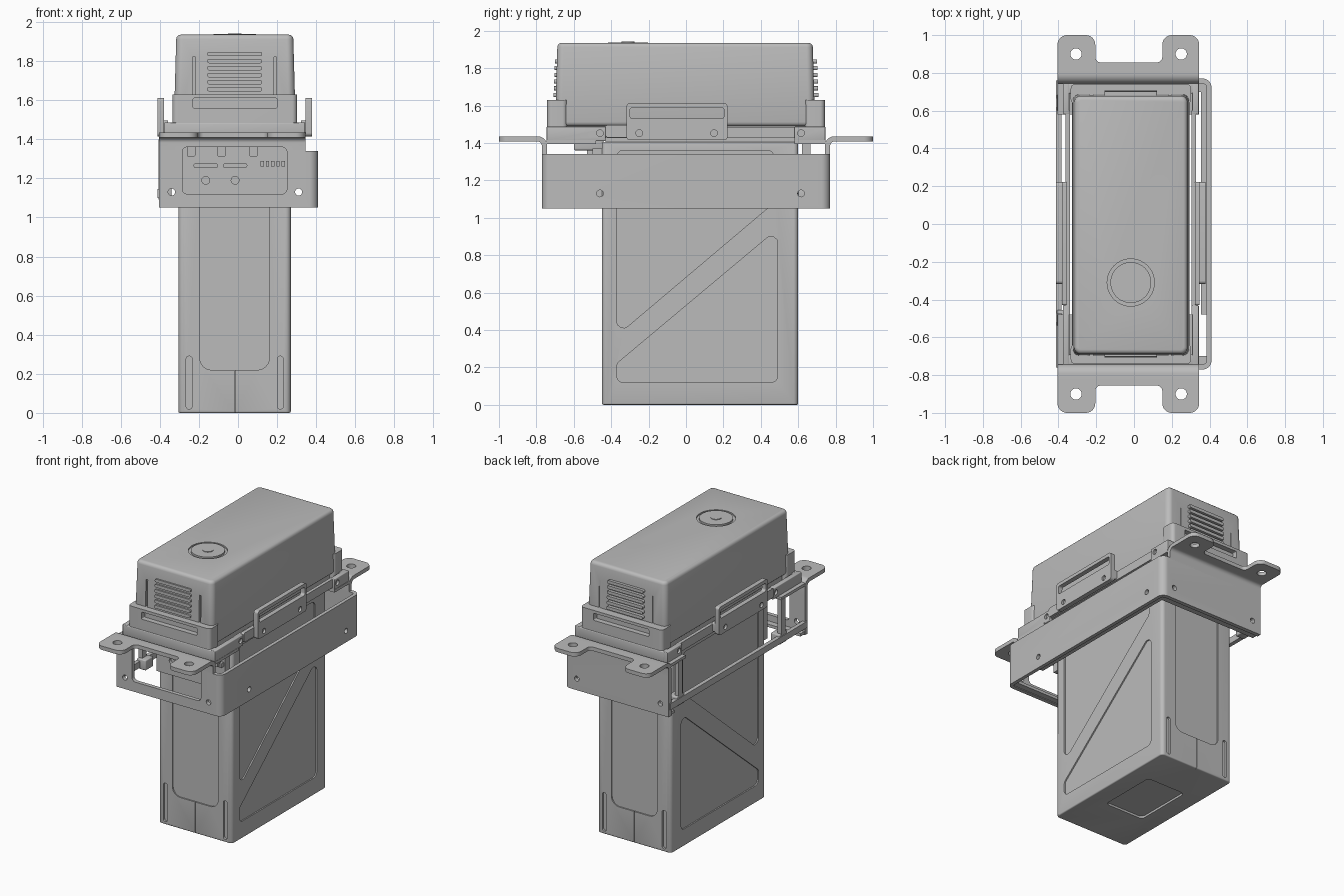
import bpy, bmesh, math
from mathutils import Vector

cube = bpy.data.objects.get("Cube")
if cube:
    bpy.data.objects.remove(cube, do_unlink=True)

grey = bpy.data.materials.new("plain grey")
grey.use_nodes = True
grey.diffuse_color = (0.5, 0.5, 0.5, 1)
grey.node_tree.nodes["Principled BSDF"].inputs["Base Color"].default_value = (0.5, 0.5, 0.5, 1)

CX = -0.017   # centre line of the pack and its cover
parts = []


def fillet(points, radius, steps=6):
    """Round polygon corners; radius is one number or one per corner."""
    radii = radius if isinstance(radius, (list, tuple)) else [radius] * len(points)
    out, n = [], len(points)
    for i, r in enumerate(radii):
        p, a, b = (Vector(points[j % n]) for j in (i, i - 1, i + 1))
        if r == 0:
            out.append(p)
            continue
        da, db = (a - p).normalized(), (b - p).normalized()
        half = da.angle(db) / 2
        reach = r / math.tan(half)
        centre = p + (da + db).normalized() * (r / math.sin(half))
        s, e = p + da * reach - centre, p + db * reach - centre
        for k in range(steps + 1):
            t = k / steps
            out.append(centre + s.lerp(e, t).normalized() * r)
    return out


def prism(name, points, axis, lo, hi, radius=0, bevel=0):
    """Extrude a rounded outline along one axis."""
    place = {"x": lambda u, v, w: (w, u, v), "y": lambda u, v, w: (u, w, v),
             "z": lambda u, v, w: (u, v, w)}[axis]
    bm = bmesh.new()
    ring = fillet(points, radius)
    ends = [[bm.verts.new(place(p.x, p.y, w)) for p in ring] for w in (lo, hi)]
    bm.faces.new(ends[0])
    bm.faces.new(ends[1])
    for i in range(len(ring)):
        j = (i + 1) % len(ring)
        bm.faces.new((ends[0][i], ends[0][j], ends[1][j], ends[1][i]))
    bmesh.ops.recalc_face_normals(bm, faces=bm.faces)
    if bevel:
        edges = [e for e in bm.edges if e.calc_face_angle(0) > 0.6]
        bmesh.ops.bevel(bm, geom=edges, offset=bevel, segments=3, profile=0.5, affect="EDGES")
    mesh = bpy.data.meshes.new(name)
    bm.to_mesh(mesh)
    bm.free()
    mesh.materials.append(grey)
    ob = bpy.data.objects.new(name, mesh)
    bpy.context.collection.objects.link(ob)
    parts.append(ob)
    return ob


def rect(a, b, c, d):
    return [(a, c), (b, c), (b, d), (a, d)]


def box(name, x0, x1, y0, y1, z0, z1, bevel=0):
    return prism(name, rect(x0, x1, y0, y1), "z", z0, z1, 0, bevel)


def disc(name, u, v, r, axis, lo, hi, sides=20):
    pts = [(u + r * math.cos(math.tau * k / sides), v + r * math.sin(math.tau * k / sides))
           for k in range(sides)]
    return prism(name, pts, axis, lo, hi)


def cut(target, *cutters):
    """Subtract cutters for good and remove them."""
    for c in cutters:
        mod = target.modifiers.new("cut", "BOOLEAN")
        mod.operation, mod.solver, mod.object = "DIFFERENCE", "EXACT", c
        bpy.context.view_layer.objects.active = target
        bpy.ops.object.modifier_apply(modifier=mod.name)
        parts.remove(c)
        bpy.data.objects.remove(c, do_unlink=True)


# Battery pack with recessed panels, corner slots and a base recess
pack = prism("battery_pack", rect(-0.305, 0.27, -0.45, 0.6), "z", 0, 1.405, 0.025, 0.008)
upper = [(-0.37, 0.37), (0.47, 1.08), (0.47, 1.36), (-0.37, 1.36)]
lower = [(-0.37, 0.12), (0.49, 0.12), (0.49, 0.94), (-0.37, 0.22)]
for face, sign in ((-0.305, 1), (0.27, -1)):
    for outline in (upper, lower):
        lo, hi = sorted((face - sign * 0.1, face + sign * 0.009))
        cut(pack, prism("panel_cutter", outline, "x", lo, hi, 0.035))
for face, sign in ((-0.45, 1), (0.6, -1)):
    lo, hi = sorted((face - sign * 0.1, face + sign * 0.009))
    cut(pack, prism("end_panel_cutter", rect(-0.195, 0.16, 0.22, 1.32), "y", lo, hi, 0.06))
    lo, hi = sorted((face - sign * 0.1, face + sign * 0.015))
    for x in (-0.25, 0.216):
        cut(pack, prism("slot_cutter", rect(x - 0.015, x + 0.015, 0.02, 0.29), "y", lo, hi, 0.013))
    cut(pack, box("seam_cutter", CX - 0.002, CX + 0.002, lo, hi, -0.1, 0.22))
cut(pack, prism("base_cutter", rect(CX - 0.15, CX + 0.15, -0.12, 0.3), "z", -0.1, 0.015, 0.03))

# Tapered cover with rounded edges
cover = prism("top_cover", rect(-0.328, 0.295, -0.7, 0.69), "z", 1.49, 1.935, 0.035, 0.022)
for v in cover.data.vertices:
    t = (v.co.z - 1.49) / 0.445
    v.co.x = CX + (v.co.x - CX) * (1 - 0.04 * t)
    v.co.y *= 1 - 0.018 * t
cut(cover, disc("dish_cutter", CX, -0.31, 0.125, "z", 1.925, 2.1, 40))
disc("power_button", CX, -0.31, 0.108, "z", 1.9, 1.938, 40)
disc("button_mark", CX, -0.31, 0.035, "z", 1.93, 1.942, 24)
for end in (-1, 1):
    lo, hi = sorted((end * 0.68, end * 0.85))
    for x in (-0.225, 0.19):
        cut(cover, prism("vent_slot_cutter", rect(x - 0.007, x + 0.007, 1.63, 1.82), "y", lo, hi))
    # Louvres on each end of the cover
    for k in range(6):
        z = 1.645 + k * 0.036
        lo, hi = sorted((end * 0.66, end * (0.708 - 0.0015 * k)))
        prism("vent_louvre", rect(CX - 0.14, CX + 0.14, z, z + 0.022), "y", lo, hi, 0.009)

# Core between the pack and the cover
box("cover_floor", -0.30, 0.265, -0.66, 0.65, 1.43, 1.51)
box("pack_neck", -0.28, 0.245, -0.43, 0.58, 1.39, 1.45)
box("front_connector", -0.25, 0.22, -0.6, -0.44, 1.36, 1.45, 0.01)

# End blocks with a latch slot, standing on the upper frame
for end, side in ((-1, "front"), (1, "back")):
    lo, hi = sorted((end * 0.635, end * 0.742))
    block = prism(side + "_end_block", rect(-0.335, 0.302, lo, hi), "z", 1.43, 1.63, 0.025)
    lo, hi = sorted((end * 0.705, end * 0.85))
    cut(block, prism("latch_cutter", rect(-0.23, 0.2, 1.56, 1.61), "y", lo, hi, 0.006))
    # Cross plate and bar of the upper frame
    lo, hi = sorted((end * (0.48 if end < 0 else 0.58), end * 0.745))
    box(side + "_cross_plate", -0.405, 0.345, lo, hi, 1.395, 1.415)
    lo, hi = sorted((end * 0.69, end * 0.745))
    box(side + "_cross_bar", -0.375, 0.342, lo, hi, 1.41, 1.485, 0.006)

# Upper side rails, corner rails and carry handles on both sides
for sign, side in ((-1, "right"), (1, "left")):
    def span(a, b):
        return sorted((CX + sign * a, CX + sign * b))
    rail = box(side + "_rail", *span(0.322, 0.345), -0.48, 0.6, 1.425, 1.485)
    for y0, y1 in ((-0.745, -0.43), (0.58, 0.745)):
        corner = box(side + "_corner_rail", *span(0.325, 0.36), y0, y1, 1.41, 1.487, 0.005)
        yc = -0.46 if y0 < 0 else 0.615
        cut(corner, disc("screw_cutter", yc, 1.452, 0.018, "x", *span(0.345, 0.5)))
    handle = prism(side + "_handle", rect(-0.318, 0.222, 1.415, 1.612), "x", *span(0.362, 0.395), 0.018)
    cut(handle, prism("grip_cutter", rect(-0.3, 0.204, 1.53, 1.588), "x", -1, 1, 0.015))
    for y in (-0.25, 0.15):
        cut(handle, disc("screw_cutter", y, 1.452, 0.018, "x", *span(0.38, 0.5)))
    prism(side + "_handle_mount", rect(-0.43, 0.222, 1.43, 1.495), "x", *span(0.34, 0.365), 0.01)

# Folded sleeve: front plate, side wall and back plate in one sheet
O, I = 0.77, 0.742
sleeve = prism("sleeve", [(-0.405, -O), (0.41, -O), (0.41, O), (-0.405, O), (-0.405, I),
                          (0.385, I), (0.385, -I), (-0.405, -I)], "z", 1.05, 1.34,
               [0, 0.045, 0.045, 0, 0, 0.02, 0.02, 0])
cut(sleeve, prism("window_cutter", rect(-0.285, 0.25, 1.12, 1.36), "y", -0.9, -0.7, 0.025))
for x in (-0.34, 0.31):
    cut(sleeve, disc("hole_cutter", x, 1.13, 0.018, "y", -1, 1))
for y in (-0.46, 0.615):
    cut(sleeve, disc("hole_cutter", y, 1.13, 0.018, "x", 0.3, 0.5))
# Narrow lip inside the sleeve foot
for end in (-1, 1):
    lo, hi = sorted((end * 0.7, end * 0.75))
    box("sleeve_end_lip", -0.4, 0.39, lo, hi, 1.055, 1.075)
box("sleeve_side_lip", 0.355, 0.39, -0.48, 0.75, 1.055, 1.075)

# Open side: low tie rail and posts up to the frame
box("tie_rail", -0.413, -0.385, -0.76, 0.76, 1.1, 1.145)
for y in (-0.52, 0.62):
    box("tie_post", -0.408, -0.38, y, y + 0.045, 1.1, 1.4)
    box("tie_foot", -0.408, -0.34, y - 0.02, y + 0.065, 1.09, 1.16, 0.006)

# Mounting brackets: bend, flange with two ears, bolt holes
for end, side in ((-1, "front"), (1, "back")):
    bend = prism(side + "_bracket_bend",
                 [(end * y, z) for y, z in ((0.82, 1.435), (0.742, 1.435), (0.742, 1.33),
                                            (0.77, 1.33), (0.77, 1.408), (0.82, 1.408))],
                 "x", -0.405, 0.345, [0, 0.05, 0, 0, 0.025, 0])
    if end < 0:
        cut(bend, prism("window_cutter", rect(-0.285, 0.25, 1.12, 1.36), "y", -0.9, -0.7, 0.025))
    ears = [(-0.405, 0.8), (-0.405, 1), (-0.205, 1), (-0.205, 0.855),
            (0.15, 0.855), (0.15, 1), (0.345, 1), (0.345, 0.8)]
    flange = prism(side + "_bracket_flange", [(x, end * y) for x, y in ears], "z", 1.408, 1.435,
                   [0, 0.05, 0.05, 0.03, 0.03, 0.05, 0.05, 0])
    for x in (-0.307, 0.25):
        cut(flange, disc("bolt_cutter", x, end * 0.9, 0.03, "z", 1.3, 1.5, 28))

# Terminal panel behind the front window
panel = box("terminal_panel", -0.285, 0.25, -0.5, -0.44, 1.09, 1.37)
for x in (-0.165, -0.015):
    cut(panel, prism("terminal_slot_cutter", rect(x - 0.06, x + 0.06, 1.255, 1.275), "y", -0.6, -0.48, 0.009))
    cut(panel, disc("terminal_hole_cutter", x, 1.19, 0.02, "y", -0.6, -0.48))
for x in (-0.24, -0.085, 0.08):
    prism("terminal_tab", rect(x - 0.022, x + 0.022, 1.31, 1.37), "y", -0.53, -0.49, 0.012)
for k in range(5):
    box("terminal_tooth", 0.115 + k * 0.027, 0.132 + k * 0.027, -0.53, -0.49, 1.26, 1.29)

# Smooth rounded areas and keep sharp edges
bpy.ops.object.select_all(action="DESELECT")
for ob in parts:
    ob.select_set(True)
bpy.context.view_layer.objects.active = parts[0]
bpy.ops.object.shade_smooth_by_angle(angle=math.radians(35))
